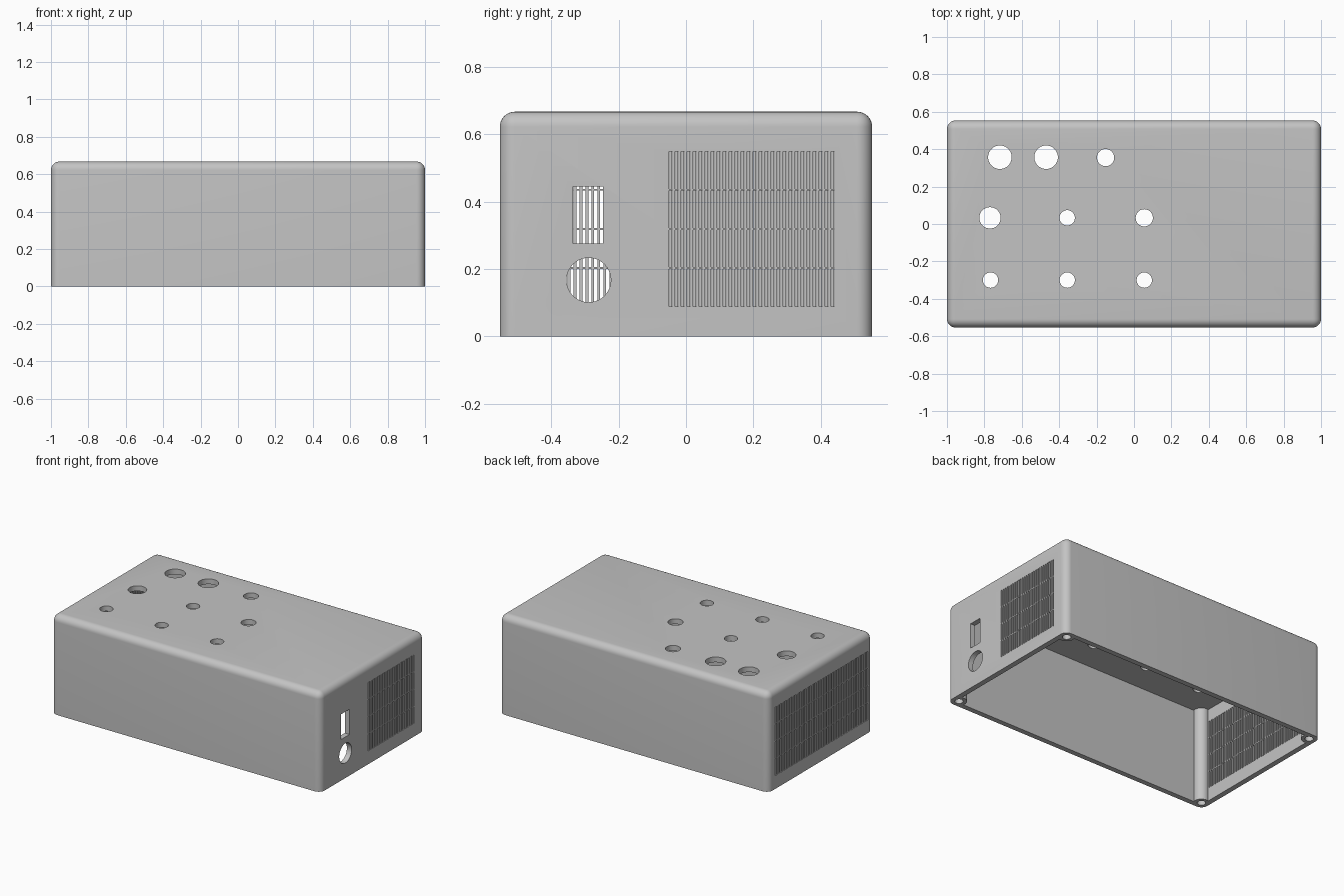
import bpy, bmesh, math
from mathutils import Matrix, Vector

if "Cube" in bpy.data.objects:
    bpy.data.objects.remove(bpy.data.objects["Cube"], do_unlink=True)

HX, HY, H = 1.0, 0.553, 0.667      # outer half sizes and height
WALL, ROUND = 0.035, 0.045
POST_X, POST_Y, POST_R = 0.95, 0.503, 0.0485


def add_box(bm, lo, hi):
    lo, hi = Vector(lo), Vector(hi)
    m = Matrix.Translation((lo + hi) / 2) @ Matrix.Diagonal((*(hi - lo), 1))
    bmesh.ops.create_cube(bm, size=1, matrix=m)


def add_cylinder(bm, centre, radius, depth, axis="Z", sides=40):
    m = Matrix.Translation(centre)
    if axis == "X":
        m = m @ Matrix.Rotation(math.pi / 2, 4, "Y")
    bmesh.ops.create_cone(bm, cap_ends=True, segments=sides, radius1=radius,
                          radius2=radius, depth=depth, matrix=m)


def make_object(name, bm):
    mesh = bpy.data.meshes.new(name)
    bm.to_mesh(mesh)
    bm.free()
    ob = bpy.data.objects.new(name, mesh)
    bpy.context.collection.objects.link(ob)
    return ob


def subtract(target, cutter):
    mod = target.modifiers.new("cut", "BOOLEAN")
    mod.operation, mod.solver, mod.object = "DIFFERENCE", "EXACT", cutter
    bpy.ops.object.select_all(action="DESELECT")
    bpy.context.view_layer.objects.active = target
    target.select_set(True)
    bpy.ops.object.modifier_apply(modifier=mod.name)
    bpy.data.objects.remove(cutter, do_unlink=True)


# Outer block, rounded on the top and upright edges
bm = bmesh.new()
add_box(bm, (-HX, -HY, 0), (HX, HY, H))
rounded = [e for e in bm.edges if max(v.co.z for v in e.verts) > 0.1]
bmesh.ops.bevel(bm, geom=rounded, offset=ROUND, segments=8, profile=0.5, affect="EDGES")
enclosure = make_object("enclosure", bm)

# Hollow inside, open at the bottom, leaving a screw post in each corner
corners = [(sx * POST_X, sy * POST_Y) for sx in (-1, 1) for sy in (-1, 1)]
bm = bmesh.new()
add_box(bm, (WALL - HX, WALL - HY, -0.1), (HX - WALL, HY - WALL, H - WALL))
cavity = make_object("cavity_cutter", bm)
bm = bmesh.new()
for x, y in corners:
    add_cylinder(bm, (x, y, 0.3), POST_R, 1.0)
subtract(cavity, make_object("post_cutter", bm))
subtract(enclosure, cavity)

holes = bmesh.new()

# Screw holes in the posts
for x, y in corners:
    add_cylinder(holes, (x, y, 0), 0.026, 0.16, sides=24)

# Control holes in the top
for x, y, r in [(-0.717, 0.357, 0.063), (-0.47, 0.357, 0.063), (-0.152, 0.355, 0.046),
                (-0.77, 0.033, 0.057), (-0.357, 0.033, 0.041), (0.055, 0.033, 0.046),
                (-0.767, -0.3, 0.041), (-0.357, -0.3, 0.041), (0.055, -0.3, 0.041)]:
    add_cylinder(holes, (x, y, H), r, 0.2)

# Switch and socket openings in the left end
add_box(holes, (0.93, -0.335, 0.276), (1.05, -0.246, 0.445))
add_cylinder(holes, (0.99, -0.289, 0.167), 0.066, 0.12, axis="X")

# Vent slots in both ends, in four rows
PITCH, SLOT, ROW, ROW_STEP = 0.0178, 0.0098, 0.111, 0.1162


def add_vent(x0, x1, first_y, count):
    for i in range(count):
        y = first_y + i * PITCH
        for row in range(4):
            z = 0.089 + row * ROW_STEP
            add_box(holes, (x0, y, z), (x1, y + SLOT, z + ROW))


add_vent(0.955, 1.05, -0.05, 28)
add_vent(-1.05, -0.96, -0.05 - 25.5 * PITCH, 56)

subtract(enclosure, make_object("hole_cutter", holes))

# Single grey plastic
GREY = (0.55, 0.55, 0.55, 1)
mat = bpy.data.materials.new("grey_plastic")
mat.use_nodes = True
mat.diffuse_color = GREY
mat.node_tree.nodes["Principled BSDF"].inputs["Base Color"].default_value = GREY
enclosure.data.materials.clear()
enclosure.data.materials.append(mat)
for p in enclosure.data.polygons:
    p.material_index = 0
bpy.ops.object.shade_smooth_by_angle(angle=math.radians(30))
